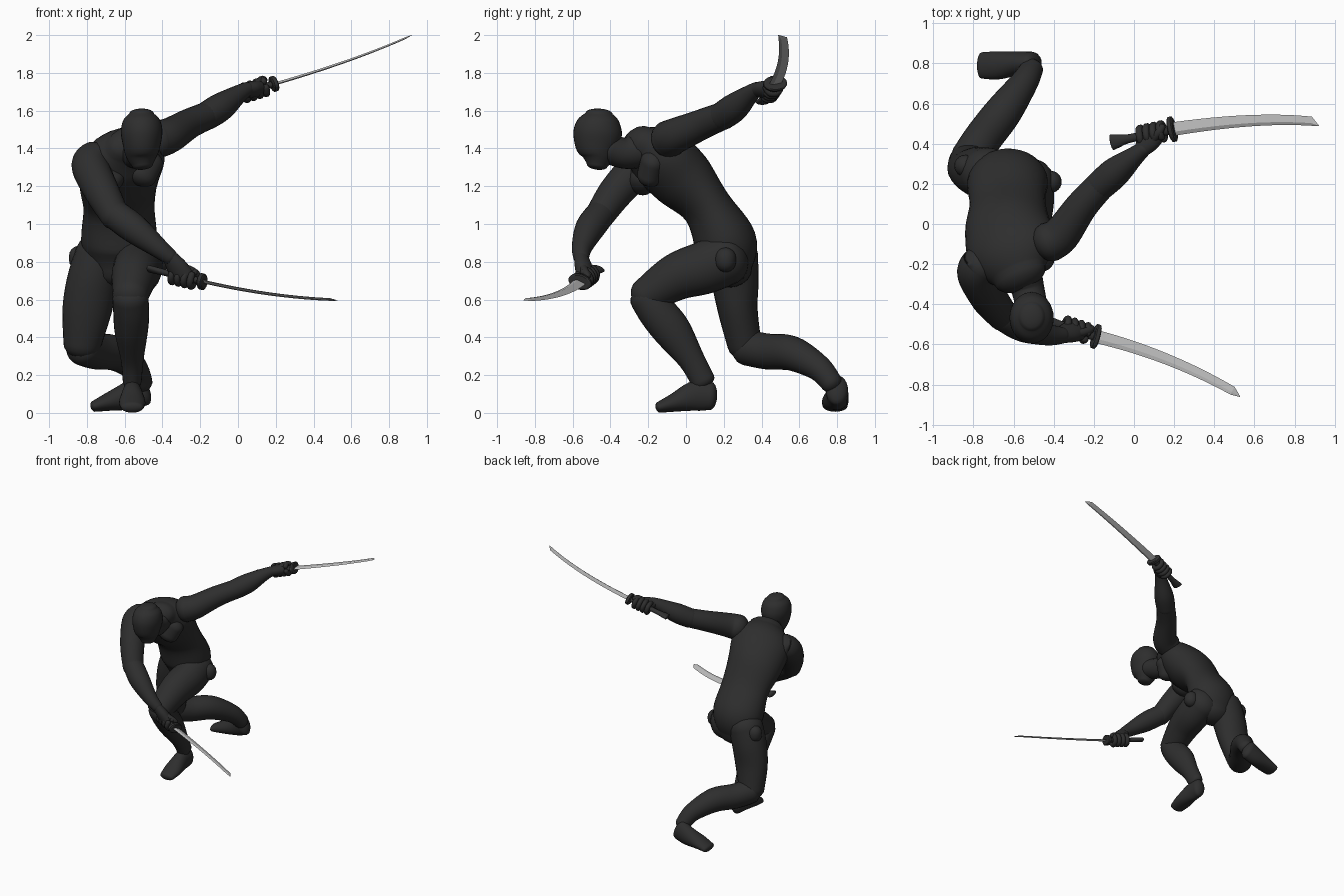
import bpy, bmesh, math
from mathutils import Vector

if "Cube" in bpy.data.objects:
    bpy.data.objects.remove(bpy.data.objects["Cube"])


def material(name, r, g, b):
    m = bpy.data.materials.new(name)
    m.diffuse_color = (r, g, b, 1)
    m.use_nodes = True
    m.node_tree.nodes["Principled BSDF"].inputs["Base Color"].default_value = m.diffuse_color
    return m


SUIT = material("black suit", 0.027, 0.027, 0.027)
GRIP = material("dark grip", 0.03, 0.03, 0.03)
STEEL = material("steel", 0.52, 0.52, 0.52)


def loft(name, rings, mat, smooth=True):
    """Skin a list of rings and close both ends."""
    bm = bmesh.new()
    vs = [[bm.verts.new(p) for p in r] for r in rings]
    n = len(rings[0])
    for r, s in zip(vs, vs[1:]):
        for i in range(n):
            bm.faces.new((r[i], r[(i + 1) % n], s[(i + 1) % n], s[i]))
    bm.faces.new(vs[0])
    bm.faces.new(vs[-1])
    bmesh.ops.recalc_face_normals(bm, faces=bm.faces)
    me = bpy.data.meshes.new(name)
    bm.to_mesh(me)
    bm.free()
    me.materials.append(mat)
    for f in me.polygons:
        f.use_smooth = smooth
    ob = bpy.data.objects.new(name, me)
    bpy.context.collection.objects.link(ob)
    return ob


def spline(keys, steps):
    """Catmull-Rom through rows of numbers."""
    out = []
    for i in range(len(keys) - 1):
        a, b, c, d = (keys[max(0, min(len(keys) - 1, i + k))] for k in (-1, 0, 1, 2))
        for s in range(steps):
            t = s / steps
            out.append([q + 0.5 * t * (r - p + t * (2 * p - 5 * q + 4 * r - s4 + t * (3 * (q - r) + s4 - p)))
                        for p, q, r, s4 in zip(a, b, c, d)])
    return out + [list(keys[-1])]


def tube(name, keys, w0=(1, 0, 0), w1=None, mat=SUIT, n=24, steps=6, cap=0.8):
    """Rounded limb through (x, y, z, wide radius, narrow radius)."""
    keys = [tuple(k) if len(k) == 5 else tuple(k) + (k[3],) for k in keys]
    rows = spline(keys, steps)
    pts = [Vector(r[:3]) for r in rows]
    w0, w1 = Vector(w0), Vector(w1 or w0)
    last = len(rows) - 1
    rings = []

    def ring(i, scale=1.0, shift=0.0):
        t = (pts[min(i + 1, last)] - pts[max(i - 1, 0)]).normalized()
        w = w0.lerp(w1, i / last)
        u = (w - t * w.dot(t)).normalized()
        v = t.cross(u)
        a, b = rows[i][3] * scale, rows[i][4] * scale
        c = pts[i] + t * shift * min(rows[i][3:5]) * cap
        r = []
        for k in range(n):
            q = 2 * math.pi * k / n
            p = c + u * a * math.cos(q) + v * b * math.sin(q)
            p.z = max(p.z, 0)
            r.append(p)
        rings.append(r)

    angles = [math.radians(x) for x in (20, 40, 60, 76, 88)]
    for q in reversed(angles):
        ring(0, math.cos(q), -math.sin(q))
    for i in range(last + 1):
        ring(i)
    for q in angles:
        ring(last, math.cos(q), math.sin(q))
    return loft(name, rings, mat)


def ball(name, c, r):
    tube(name, [(c[0], c[1], c[2] - 0.01, r), (c[0], c[1], c[2] + 0.01, r)], cap=1, steps=1)


# Torso, twisted so the left shoulder is back and up
tube("torso", [(-.63, .23, .76, .15, .12), (-.63, .21, .90, .20, .165), (-.63, .11, 1.09, .19, .13),
               (-.63, -.02, 1.24, .215, .165), (-.60, -.15, 1.36, .225, .155),
               (-.57, -.25, 1.42, .14, .10)], (1, 0, 0), (.85, .3, .3), n=32)
tube("neck", [(-.56, -.22, 1.40, .10), (-.53, -.32, 1.375, .083), (-.51, -.41, 1.40, .08)])
tube("head", [(-.505, -.47, 1.31, .055, .055), (-.51, -.465, 1.36, .083, .088), (-.51, -.47, 1.42, .10, .118),
              (-.51, -.467, 1.49, .11, .128), (-.51, -.462, 1.55, .097, .108),
              (-.51, -.46, 1.585, .065, .072)], n=32, cap=.4)
for i, s in enumerate((-1, 1)):
    tube("chest_muscle", [(-.60 + s * .08, -.21 + s * .02, 1.24 + s * .02, .09, .07),
                          (-.60 + s * .12, -.20 + s * .03, 1.31 + s * .03, .09, .07)], (1, 0, 0))

# Raised left arm
tube("left_upper_arm", [(-.42, -.09, 1.45, .10), (-.36, -.05, 1.47, .093), (-.26, .09, 1.53, .08),
                        (-.16, .20, 1.575, .073)])
tube("left_forearm", [(-.17, .19, 1.57, .075), (-.09, .26, 1.62, .075), (.0, .335, 1.685, .05),
                      (.05, .375, 1.715, .038)])

# Lowered right arm
tube("right_upper_arm", [(-.76, -.20, 1.34, .10), (-.78, -.25, 1.30, .10), (-.72, -.37, 1.17, .092),
                         (-.65, -.46, 1.04, .077)])
tube("right_forearm", [(-.65, -.455, 1.05, .078), (-.55, -.51, .975, .078), (-.43, -.55, .88, .055),
                       (-.36, -.555, .825, .042)])

# Front leg
tube("left_thigh", [(-.53, .22, .82, .13, .14), (-.53, .10, .77, .13, .14), (-.55, -.05, .72, .12, .125),
                    (-.57, -.21, .62, .095, .095)])
tube("left_shin", [(-.57, -.21, .61, .095, .09), (-.565, -.15, .53, .095, .10), (-.565, -.07, .43, .088, .10),
                   (-.56, .03, .28, .06, .07), (-.56, .09, .17, .05, .065)])
tube("left_foot", [(-.56, .13, .09, .05, .075), (-.56, .05, .09, .055, .08), (-.56, -.06, .055, .07, .05),
                   (-.56, -.14, .03, .06, .03)], cap=.7)

# Trailing leg
tube("right_thigh", [(-.73, .25, .84, .13, .13), (-.77, .26, .70, .135, .125), (-.80, .275, .54, .13, .105),
                     (-.825, .31, .36, .10, .09)])
tube("right_shin", [(-.82, .325, .345, .095), (-.75, .43, .325, .095), (-.65, .56, .315, .092),
                    (-.55, .70, .24, .07), (-.51, .77, .16, .058)], (0, 0, 1))
tube("right_foot", [(-.51, .80, .12, .058, .085), (-.58, .80, .09, .06, .075), (-.68, .79, .06, .07, .05),
                    (-.76, .79, .035, .065, .03)], (0, 1, 0), cap=.7)

# Hip joints
ball("left_hip_joint", (-.415, .21, .81), .055)
ball("right_hip_joint", (-.84, .29, .82), .055)


def sword(side, pommel, guard, mid, end, tip, wide, wrist, hand):
    """Curved sword with guard and grip, and the hand closed around it."""
    P, G, M, E, W = (Vector(v) for v in (pommel, guard, mid, end, wide))
    d = (G - P).normalized()
    w = (W - d * W.dot(d)).normalized()
    nrm = d.cross(w)
    # Blade: thin diamond section along a bezier
    ctrl = 2 * M - (G + E) / 2
    rings = []
    for i in range(17):
        t = i / 16
        c = G * (1 - t) ** 2 + ctrl * 2 * t * (1 - t) + E * t * t
        tan = ((ctrl - G) * (1 - t) + (E - ctrl) * t).normalized()
        u = (W - tan * W.dot(tan)).normalized()
        v = tan.cross(u)
        h, k = .034 - .011 * t, .008 - .003 * t
        rings.append([c + u * h, c + v * k - u * h * .4, c - u * h, c - v * k - u * h * .4])
    T = Vector(tip)
    rings.append([T + u * .002, T + v * .001, T - u * .002, T - v * .001])
    loft(side + "_blade", rings, STEEL, False)
    # Guard, collar and grip
    rings = []
    for off, s in ((-.014, .85), (-.009, 1), (.009, 1), (.014, .85)):
        rings.append([G + d * off + (w * .064 * math.cos(q) + nrm * .042 * math.sin(q)) * s
                      for q in (2 * math.pi * k / 20 for k in range(20))])
    loft(side + "_guard", rings, GRIP, False)
    L = (G - P).length
    tube(side + "_grip", [(*(P + d * L * f), a, b) for f, a, b in
                          ((.03, .040, .018), (.12, .034, .018), (.3, .022, .017), (.65, .022, .017), (1, .026, .018))],
         w, mat=GRIP, n=14, steps=3, cap=.4)
    # Palm and fingers
    H = Vector(hand)
    A = Vector(wrist)
    tube(side + "_palm", [(*A, .042, .036), (*A.lerp(H, .5), .058, .042), (*H, .062, .045)], d, cap=.6)
    start = math.atan2((A - H).dot(nrm), (A - H).dot(w))
    for i in range(4):
        c = P + d * ((H - P).dot(d) + (i - 1.5) * .036)
        arc = [start + math.radians(x) for x in (20, 75, 130, 185, 240, 295, 330)]
        tube(side + "_finger", [(*(c + (w * math.cos(q) + nrm * math.sin(q)) * .039), .0185) for q in arc],
             d, n=10, steps=3)
    # Thumb
    c = P + d * ((H - P).dot(d) + .05)
    tube(side + "_thumb", [(*(A.lerp(H, .4) + d * .02), .024),
                           (*(c + nrm * .04), .021), (*(c + d * .02 + nrm * .03 + w * .025), .017)],
         w, n=10, steps=3)


sword("upper", (-.12, .405, 1.645), (.19, .472, 1.742), (.57, .514, 1.862), (.885, .512, 1.985),
      (.92, .49, 2.0), (-.1, .97, .1), (.04, .37, 1.71), (.09, .44, 1.712))
sword("lower", (-.48, -.465, .765), (-.19, -.56, .695), (.16, -.672, .63), (.49, -.83, .60),
      (.528, -.86, .595), (.33, .87, -.3), (-.36, -.555, .825), (-.29, -.53, .725))
